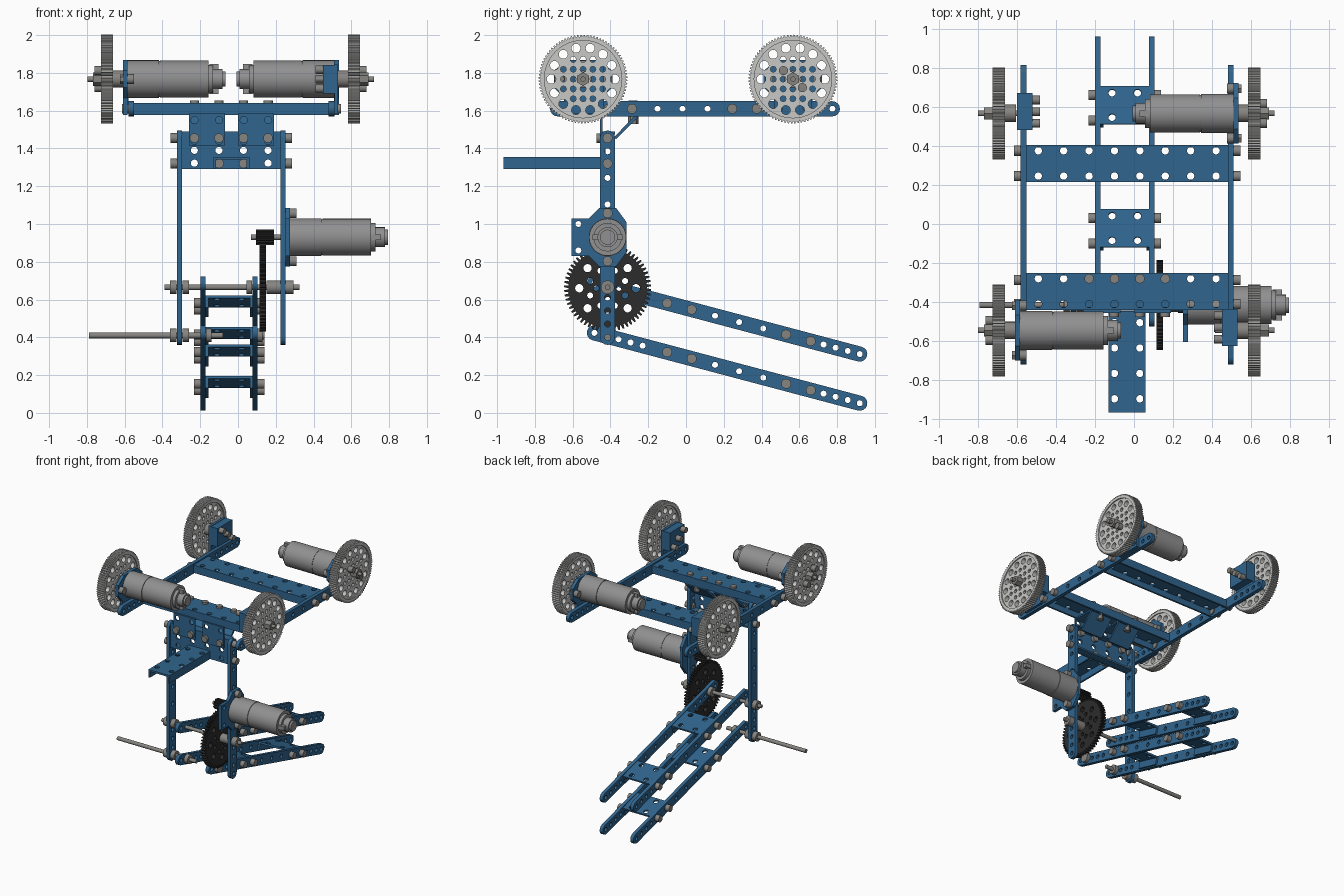
import bpy, bmesh
from math import sin, cos, pi, atan2, hypot, radians
from mathutils import Matrix, Vector

if "Cube" in bpy.data.objects:
    bpy.data.objects.remove(bpy.data.objects["Cube"])


def material(name, color):
    m = bpy.data.materials.new(name)
    m.use_nodes = True
    m.diffuse_color = (*color, 1)
    m.node_tree.nodes["Principled BSDF"].inputs["Base Color"].default_value = (*color, 1)
    return m


BLUE = material("blue metal", (0.03, 0.13, 0.27))
MOTOR = material("motor grey", (0.28, 0.28, 0.28))
STEEL = material("steel", (0.24, 0.235, 0.22))
PALE = material("pale grey wheel", (0.58, 0.58, 0.57))
BLACK = material("black plastic", (0.025, 0.025, 0.025))

# Local plate axes (u, v, normal) in world directions
FRAMES = {"x": Matrix(((0, 0, 1), (1, 0, 0), (0, 1, 0))),
          "y": Matrix(((1, 0, 0), (0, 0, -1), (0, 1, 0))),
          "z": Matrix.Identity(3)}


def finish(name, bm, mat, matrix):
    bmesh.ops.recalc_face_normals(bm, faces=bm.faces)
    mesh = bpy.data.meshes.new(name)
    bm.to_mesh(mesh)
    bm.free()
    mesh.transform(matrix)
    mesh.materials.clear()
    mesh.materials.append(mat)
    mesh.polygons.foreach_set("use_smooth", [True] * len(mesh.polygons))
    mesh.set_sharp_from_angle(angle=radians(32))
    ob = bpy.data.objects.new(name, mesh)
    bpy.context.collection.objects.link(ob)
    return ob


def circle(u, v, r, n=14):
    return [(u + r * cos(2 * pi * i / n), v + r * sin(2 * pi * i / n)) for i in range(n)]


def rect(w, h):
    return [(-w / 2, -h / 2), (w / 2, -h / 2), (w / 2, h / 2), (-w / 2, h / 2)]


def plate(name, outline, holes, thick, axis, pos, mat=BLUE, rot=0):
    """Extruded flat outline pierced by hole loops, centred on pos."""
    cu = bpy.data.curves.new(name, "CURVE")
    cu.dimensions, cu.fill_mode, cu.extrude = "2D", "BOTH", thick / 2
    for loop in [outline] + holes:
        s = cu.splines.new("POLY")
        s.points.add(len(loop) - 1)
        for p, (u, v) in zip(s.points, loop):
            p.co = (u, v, 0, 1)
        s.use_cyclic_u = True
    tmp = bpy.data.objects.new(name, cu)
    bpy.context.collection.objects.link(tmp)
    dg = bpy.context.evaluated_depsgraph_get()
    mesh = bpy.data.meshes.new_from_object(tmp.evaluated_get(dg))
    bm = bmesh.new()
    bm.from_mesh(mesh)
    bmesh.ops.remove_doubles(bm, verts=bm.verts, dist=0.00005)
    bpy.data.objects.remove(tmp)
    bpy.data.curves.remove(cu)
    bpy.data.meshes.remove(mesh)
    turn = FRAMES[axis].to_4x4() @ Matrix.Rotation(rot, 4, "Z")
    return finish(name, bm, mat, Matrix.Translation(pos) @ turn)


def rod(name, a, b, r, mat=STEEL, sides=20):
    a, b = Vector(a), Vector(b)
    bm = bmesh.new()
    bmesh.ops.create_cone(bm, cap_ends=True, segments=sides, radius1=r, radius2=r, depth=(b - a).length)
    turn = (b - a).to_track_quat("Z", "Y").to_matrix().to_4x4()
    return finish(name, bm, mat, Matrix.Translation((a + b) / 2) @ turn)


def xrod(name, x0, x1, y, z, r, mat=STEEL, sides=20):
    return rod(name, (x0, y, z), (x1, y, z), r, mat, sides)


def side_bolt(name, x, y, z, out):
    """Bolt through a side bar: round head outside, nut and tip inside."""
    xrod(name + "_head", x, x + out * 0.035, y, z, 0.026)
    xrod(name + "_nut", x, x - out * 0.04, y, z, 0.025, sides=6)


def bar(name, x, start, end, thick=0.03, w=0.04):
    """Round-ended bar with a row of holes, closely spaced near both ends."""
    dy, dz = end[0] - start[0], end[1] - start[1]
    half = hypot(dy, dz) / 2
    cap = [(w * cos(t * pi / 8 - pi / 2), w * sin(t * pi / 8 - pi / 2)) for t in range(9)]
    outline = [(half + u, v) for u, v in cap] + [(-half - u, -v) for u, v in cap]
    steps = int(2 * half / 0.066)
    pitch = 2 * half / steps
    keep = [i for i in range(steps + 1) if min(i, steps - i) < 4 or i % 2 == 0]
    holes = [circle(-half + i * pitch, 0, 0.016) for i in keep]
    mid = (x, (start[0] + end[0]) / 2, (start[1] + end[1]) / 2)
    plate(name, outline, holes, thick, "x", mid, rot=atan2(dz, dy))


def gear_outline(r, depth, teeth):
    shape = ((0, r - depth), (0.3, r - depth), (0.42, r), (0.78, r))
    return [(q * cos(a), q * sin(a)) for i in range(teeth) for f, q in shape
            for a in [2 * pi * (i + f) / teeth]]


def ring(n, radius, r, phase=0):
    return [circle(radius * cos(a), radius * sin(a), r) for i in range(n)
            for a in [2 * pi * (i + phase) / n]]


# Top frame: side beams
LX, RX = -0.565, 0.495
for name, x, out in (("left", RX, 1), ("right", LX, -1)):
    bar(name + "_side_beam", x, (-0.68, 1.61), (0.775, 1.61))
    for y in (-0.41, -0.286, 0.245, 0.375):
        side_bolt(name + "_beam_bolt", x + out * 0.015, y, 1.61, out)

# Top frame: cross channels
MID, SPAN = (LX + RX) / 2, RX - LX - 0.03
for name, y in (("front", -0.345), ("rear", 0.31)):
    holes = [circle((i - 3.5) * 0.13, v, 0.019) for i in range(8) for v in (-0.065, 0.065)]
    plate(name + "_cross_web", rect(SPAN, 0.19), holes, 0.015, "z", (MID, y, 1.632))
    for s in (-1, 1):
        plate(name + "_cross_flange", rect(SPAN, 0.05), [], 0.014, "y", (MID, y + s * 0.088, 1.602))
for i in range(4):
    rod("cross_bolt", (-0.23 + i * 0.13, -0.28, 1.6), (-0.23 + i * 0.13, -0.28, 1.655), 0.024)


# Geared wheels with their hubs
def wheel(name, x, y, out):
    z = 1.767
    plate(name + "_rim", gear_outline(0.235, 0.01, 84), [circle(0, 0, 0.205, 48)], 0.064, "x", (x, y, z), PALE)
    grid = [circle(i * 0.052, j * 0.052, 0.016, 8) for i in range(-2, 3) for j in range(-2, 3)
            if (i or j) and abs(i * j) < 4]
    plate(name + "_web", circle(0, 0, 0.206, 48), grid + ring(14, 0.168, 0.024), 0.046, "x", (x, y, z), PALE)
    xrod(name + "_axle", x - out * 0.2, x + out * 0.105, y, z, 0.014)
    xrod(name + "_outer_hub", x + out * 0.02, x + out * 0.075, y, z, 0.036, sides=6)
    xrod(name + "_inner_hub", x - out * 0.02, x - out * 0.09, y, z, 0.045)


WHEELS = (("front_left", 0.615, -0.545, 1), ("rear_left", 0.615, 0.566, 1),
          ("front_right", -0.693, -0.545, -1), ("rear_right", -0.693, 0.566, -1))
for n, x, y, out in WHEELS:
    wheel(n + "_wheel", x, y, out)

# Motors with mounting plates
MOUNT = [(-0.19, -0.1), (-0.1, -0.1), (-0.045, -0.155), (0.045, -0.155), (0.1, -0.08),
         (0.1, 0.08), (0.045, 0.155), (-0.045, 0.155), (-0.1, 0.1), (-0.19, 0.1)]


def motor(name, x, y, z, d, rot):
    holes = [circle(-0.155, s * 0.07, 0.016) for s in (-1, 1)]
    plate(name + "_mount", MOUNT, holes, 0.025, "x", (x, y, z), rot=rot)
    for start, end, r in ((0.012, 0.18, 0.1), (0.18, 0.185, 0.095), (0.185, 0.44, 0.098),
                          (0.44, 0.465, 0.075), (0.465, 0.515, 0.053), (0.515, 0.53, 0.04)):
        xrod(name + "_body", x + d * start, x + d * end, y, z, r, MOTOR, 40)
    for s in (-1, 1):
        plate(name + "_terminal", rect(0.03, 0.03), [], 0.05, "x",
              (x + d * 0.47, y + s * 0.065 * cos(rot), z + s * 0.065 * sin(rot)), MOTOR, rot)
        a = rot + s * pi / 2
        side_bolt(name + "_mount_bolt", x + d * 0.012, y + 0.127 * cos(a), z + 0.127 * sin(a), d)


motor("front_motor", -0.597, -0.545, 1.767, 1, pi / 2)
motor("rear_motor", 0.522, 0.566, 1.767, -1, pi / 2)
motor("arm_motor", 0.263, -0.415, 0.93, 1, 0)
for x, y, out in ((0.64, 0.566, 1), (-0.72, -0.545, -1)):
    for s in (-1, 1):
        xrod("wheel_screw", x, x + out * 0.04, y + s * 0.05, 1.767 - s * 0.045, 0.024)

# Bearing blocks opposite the motors
for x, y, out in ((RX, -0.53, 1), (LX, 0.575, -1)):
    plate("bearing_block", rect(0.19, 0.15), [], 0.07, "x", (x - out * 0.01, y, 1.767))
    plate("bearing_plate", rect(0.19, 0.26), [], 0.02, "x", (x + out * 0.025, y, 1.715))
    for s in (-1, 0, 1):
        xrod("bearing_bolt", x - out * 0.04, x - out * 0.085, y + s * 0.06, 1.767 - s * 0.05, 0.022)

# Uprights
UPRIGHTS = (("left", 0.238, 1), ("right", -0.31, -1))
for name, x, out in UPRIGHTS:
    bar(name + "_upright", x, (-0.415, 0.40), (-0.415, 1.455), 0.027)
    for z in (1.32, 1.455):
        side_bolt(name + "_upright_bolt", x + out * 0.013, -0.415, z, out)

# Head channel between the uprights
cols = [(i - 1.5) * 0.13 for i in range(4)]
plate("head_web", rect(0.52, 0.2), [circle(u, v, 0.019) for u in cols for v in (-0.068, 0, 0.068)],
      0.016, "y", (-0.036, -0.434, 1.39))
for z in (1.298, 1.482):
    plate("head_flange", rect(0.52, 0.06), [], 0.014, "z", (-0.036, -0.405, z))
for x in cols:
    rod("head_bolt", (x - 0.036, -0.475, 1.455), (x - 0.036, -0.40, 1.455), 0.025)

# Angle brackets joining head to frame
for x in (-0.165, 0.095):
    holes = [circle(s * 0.065, v, 0.019) for s in (-1, 1) for v in (-0.06, 0.05)]
    plate("bracket_face", rect(0.19, 0.17), holes, 0.012, "y", (x, -0.449, 1.50))
    plate("bracket_top", rect(0.19, 0.19), [], 0.012, "z", (x, -0.35, 1.578))
    brace = [(-0.385, 1.455), (-0.37, 1.45), (-0.255, 1.565), (-0.27, 1.575)]
    plate("bracket_brace", brace, [], 0.19, "x", (x, 0, 0))
    rod("bracket_nut", (x, -0.28, 1.53), (x, -0.28, 1.575), 0.028, sides=6)

# Forward arm channel
holes = [circle(s * 0.065, -0.19 + i * 0.13, 0.019) for i in range(4) for s in (-1, 1)]
plate("forward_web", rect(0.19, 0.52), holes, 0.014, "z", (-0.035, -0.705, 1.348))
for s in (-1, 1):
    plate("forward_flange", rect(0.52, 0.062), [], 0.014, "x", (-0.035 + s * 0.088, -0.705, 1.322))
    rod("forward_bolt", (-0.035 + s * 0.065, -0.47, 1.32), (-0.035 + s * 0.065, -0.40, 1.32), 0.025)

# Parallel lifting links with their tie channels
SLOPE = -0.265
TILT = atan2(SLOPE, 1)
for level, y0, pivot_z in (("upper", -0.485, 0.665), ("lower", -0.485, 0.405)):
    def height(y):
        return pivot_z + (y + 0.415) * SLOPE
    for side, x, out in (("left", 0.09, 1), ("right", -0.185, -1)):
        bar(f"{level}_{side}_link", x, (y0, height(y0)), (0.92, height(0.92)), 0.028)
        for y in (-0.10, 0.03, 0.53, 0.66):
            side_bolt(f"{level}_{side}_link_bolt", x + out * 0.014, y, height(y), out)
    for y in (-0.03, 0.60):
        tilt = Matrix.Translation((-0.047, y, height(y))) @ Matrix.Rotation(TILT, 4, "X")
        holes = [circle(a * 0.065, b * 0.065, 0.019) for a in (-1, 1) for b in (-1, 1)]
        web = plate(f"{level}_tie_web", rect(0.25, 0.2), holes, 0.014, "z", (0, 0, 0.028))
        web.matrix_world = tilt
        for s in (-1, 1):
            plate(f"{level}_tie_flange", rect(0.2, 0.064), [], 0.014, "x",
                  (s * 0.117, 0, 0)).matrix_world = tilt

# Drive gears, shafts and collars
Y = -0.415
plate("large_gear", gear_outline(0.23, 0.022, 60), ring(8, 0.15, 0.022) + ring(8, 0.1, 0.016, 0.5)
      + ring(4, 0.06, 0.014), 0.034, "x", (0.131, Y, 0.66), BLACK)
plate("pinion", gear_outline(0.042, 0.012, 12), [], 0.095, "x", (0.143, Y, 0.93), BLACK)
xrod("motor_shaft", 0.07, 0.27, Y, 0.93, 0.014)
xrod("upper_shaft", -0.39, 0.325, Y, 0.665, 0.014)
xrod("lower_shaft", -0.79, -0.08, Y, 0.41, 0.015)
for z, spans in ((0.665, ((-0.36, -0.325), (-0.295, -0.26), (0.045, 0.075), (0.15, 0.224), (0.252, 0.295))),
                 (0.41, ((-0.36, -0.325), (-0.295, -0.26), (-0.17, -0.14), (0.104, 0.13)))):
    for a, b in spans:
        xrod("shaft_collar", a, b, Y, z, 0.036)
